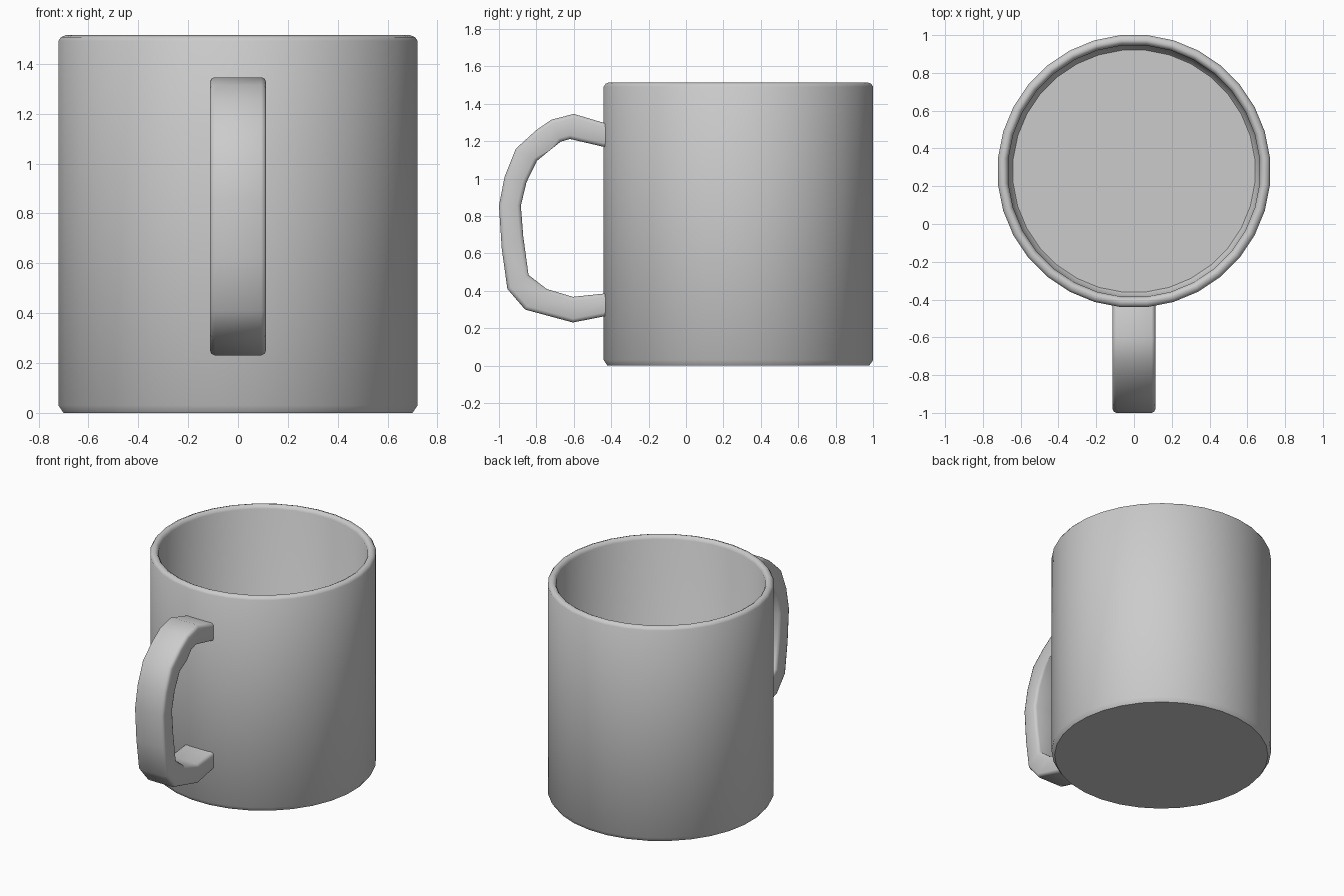
import bpy, bmesh, math

if "Cube" in bpy.data.objects:
    bpy.data.objects.remove(bpy.data.objects["Cube"])

SIDES = 32
CENTER_Y = 0.28


def make_object(name, bm, angle):
    bmesh.ops.recalc_face_normals(bm, faces=bm.faces[:])
    mesh = bpy.data.meshes.new(name)
    bm.to_mesh(mesh)
    bm.free()
    obj = bpy.data.objects.new(name, mesh)
    bpy.context.collection.objects.link(obj)
    bpy.ops.object.select_all(action='DESELECT')
    obj.select_set(True)
    bpy.context.view_layer.objects.active = obj
    bpy.ops.object.shade_smooth_by_angle(angle=math.radians(angle))
    return obj


def bridge(bm, a, b):
    n = len(a)
    for i in range(n):
        j = (i + 1) % n
        bm.faces.new((a[i], a[j], b[j], b[i]))


# Cup: outer wall, rounded rim, inner wall and floor (radius, height)
profile = [(0.70, 0), (0.72, 0.03), (0.72, 1.492), (0.71, 1.507), (0.69, 1.515),
           (0.675, 1.507), (0.665, 1.49), (0.66, 0.085), (0.64, 0.06)]
bm = bmesh.new()
rings = []
flat = 1 / math.cos(math.pi / SIDES)
for r, z in profile:
    ring = []
    for k in range(SIDES):
        a = 2 * math.pi * (k + 0.5) / SIDES
        ring.append(bm.verts.new((r * flat * math.cos(a),
                                  CENTER_Y + r * flat * math.sin(a), z)))
    rings.append(ring)
for a, b in zip(rings, rings[1:]):
    bridge(bm, a, b)
bm.faces.new(rings[0])
bm.faces.new(rings[-1])
make_object("cup", bm, 50)

# Handle: paired outer and inner points of the side outline (y, z)
outer = [(-0.405, 1.288), (-0.60, 1.346), (-0.72, 1.315), (-0.80, 1.26), (-0.91, 1.16),
         (-0.97, 1.01), (-1.0, 0.855), (-0.985, 0.625), (-0.955, 0.41), (-0.86, 0.30),
         (-0.605, 0.231), (-0.405, 0.27)]
inner = [(-0.405, 1.162), (-0.62, 1.212), (-0.67, 1.198), (-0.73, 1.15), (-0.797, 1.095),
         (-0.853, 0.98), (-0.883, 0.855), (-0.87, 0.69), (-0.842, 0.485), (-0.745, 0.41),
         (-0.605, 0.368), (-0.405, 0.389)]
HALF = 0.113
bm = bmesh.new()
rings = []
for o, i in zip(outer, inner):
    corners = [(-HALF, *o), (HALF, *o), (HALF, *i), (-HALF, *i)]
    rings.append([bm.verts.new(c) for c in corners])
for a, b in zip(rings, rings[1:]):
    bridge(bm, a, b)
bm.faces.new(rings[0])
bm.faces.new(rings[-1])
# Round the four long edges
long_edges = [bm.edges.get((a[k], b[k]))
              for a, b in zip(rings, rings[1:]) for k in range(4)]
bmesh.ops.bevel(bm, geom=long_edges, offset=0.02, segments=2, profile=0.5,
                affect='EDGES', clamp_overlap=True)
make_object("handle", bm, 50)
